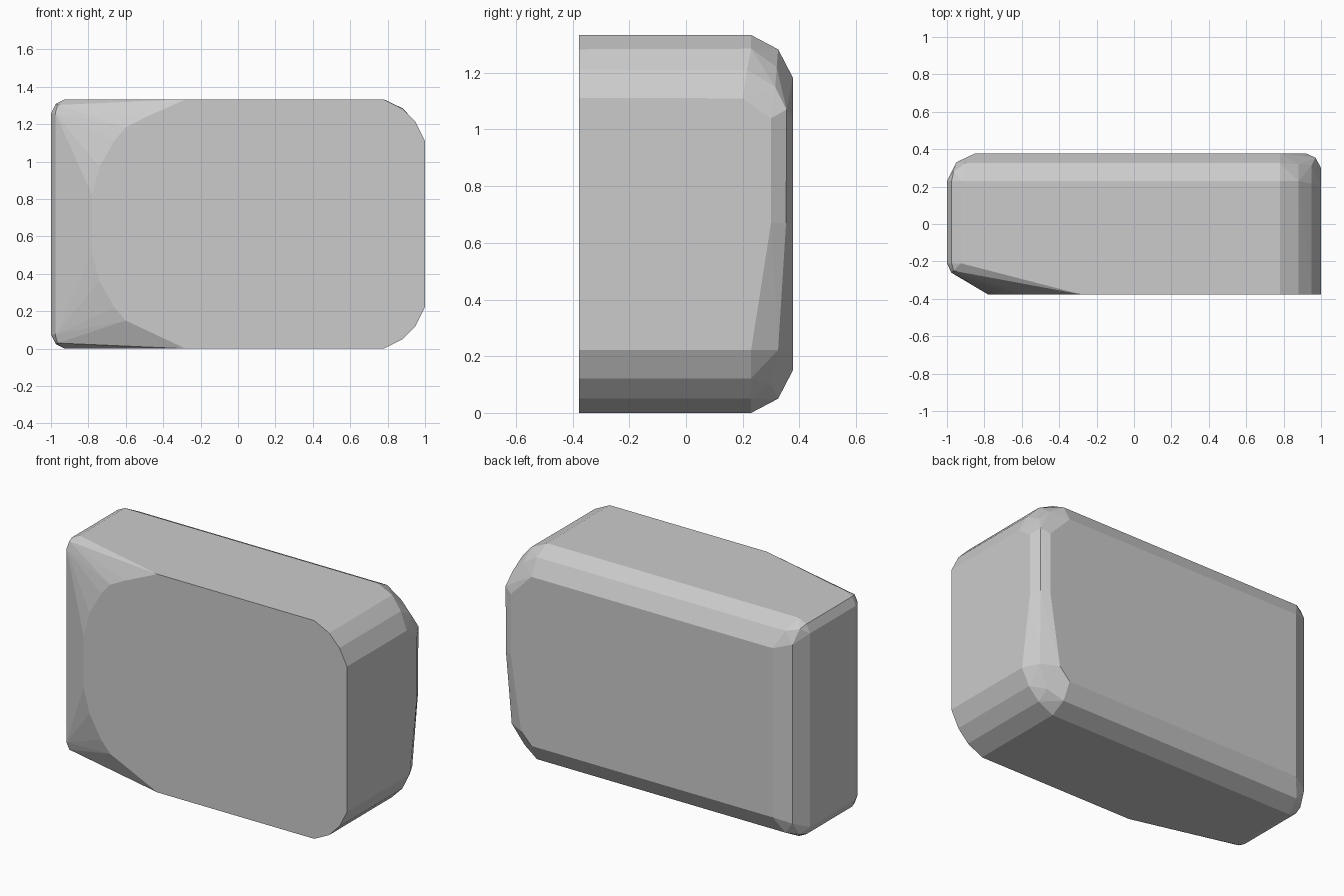
import bpy, bmesh
from math import radians

H = 1.333
pts = []

def add(*ps):
    pts.extend(ps)

def both(*ps):
    """Add points together with their copies mirrored top to bottom."""
    for x, y, z in ps:
        pts.extend([(x, y, z), (x, y, H - z)])

# front face: rounded right corners
for x, z in [(0.78, 0), (0.88, 0.05), (0.95, 0.122), (1, 0.222)]:
    both((x, -0.377, z))
# front face: wide arc where the left end is cut back
for x, z in [(-0.28, 0), (-0.60, 0.15), (-0.66, 0.22), (-0.74, 0.36), (-0.78, 0.51)]:
    both((x, -0.377, z))
add((-0.50, -0.377, 1.235))

# left end: small chamfers on every edge
both((-1, -0.21, 0.075), (-0.975, -0.21, 0.025), (-0.925, -0.21, 0),
     (-0.977, -0.26, 0.075), (-0.965, -0.25, 0.03), (-0.925, -0.225, 0.01),
     (-1, 0.23, 0.075), (-0.975, 0.23, 0.025), (-0.925, 0.23, 0),
     (-0.95, 0.33, 0.12), (-0.965, 0.28, 0.04), (-0.90, 0.325, 0.05),
     (-0.85, 0.377, 0.15))

# long back edges: two-step rounding
both((0.78, 0.23, 0), (0.78, 0.325, 0.05), (0.78, 0.377, 0.15))

# right end, lower back corner: wide rounding
add((0.88, 0.23, 0.05), (0.95, 0.23, 0.122), (1, 0.23, 0.222),
    (0.88, 0.30, 0.10), (0.92, 0.27, 0.18),
    (0.95, 0.325, 0.222), (0.85, 0.377, 0.222))
# right end, upper back corner: tight rounding
add((0.88, 0.23, 1.285), (0.95, 0.215, 1.21), (1, 0.20, 1.11),
    (0.88, 0.32, 1.22), (0.95, 0.315, 1.15), (0.97, 0.355, 1.07))
for z in (1.04, 0.67):
    add((1, 0.30, z), (0.97, 0.353, z), (0.92, 0.377, z))

# skin the control points
bm = bmesh.new()
for p in pts:
    bm.verts.new(p)
bmesh.ops.remove_doubles(bm, verts=bm.verts[:], dist=0.0005)
res = bmesh.ops.convex_hull(bm, input=bm.verts[:])
loose = [v for v in bm.verts if not v.link_faces]
bmesh.ops.delete(bm, geom=loose, context='VERTS')
bmesh.ops.dissolve_limit(bm, angle_limit=radians(1), verts=bm.verts[:], edges=bm.edges[:])
bmesh.ops.recalc_face_normals(bm, faces=bm.faces[:])
mesh = bpy.data.meshes.new("rounded_block")
bm.to_mesh(mesh)
bm.free()
block = bpy.data.objects.new("rounded_block", mesh)
bpy.context.collection.objects.link(block)
